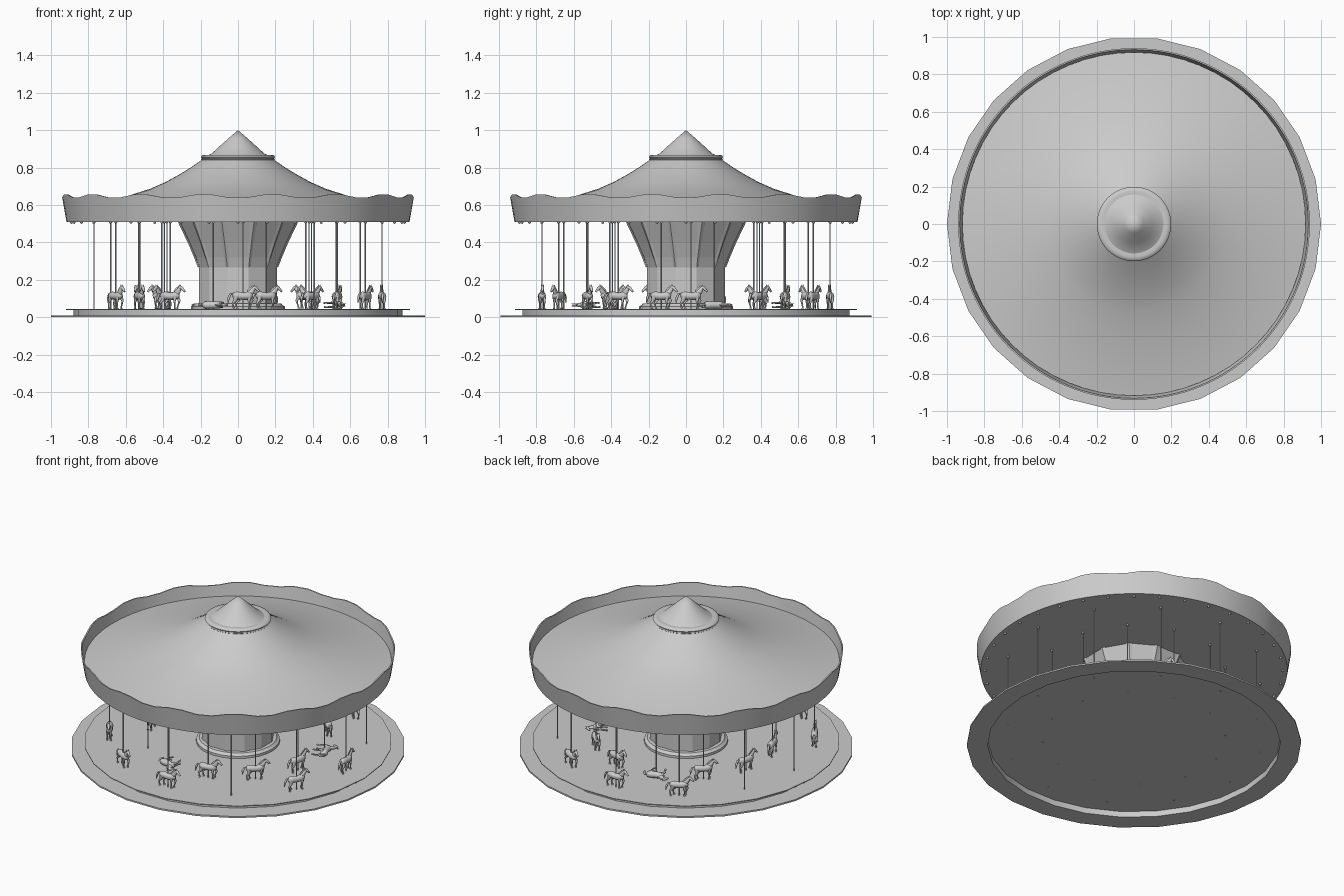
import bpy, bmesh, math
from math import sin, cos, pi, radians
from mathutils import Vector, Matrix

if "Cube" in bpy.data.objects:
    bpy.data.objects.remove(bpy.data.objects["Cube"])

def finish(bm, name, smooth=True, angle=35):
    bmesh.ops.recalc_face_normals(bm, faces=bm.faces)
    me = bpy.data.meshes.new(name)
    bm.to_mesh(me)
    bm.free()
    ob = bpy.data.objects.new(name, me)
    bpy.context.collection.objects.link(ob)
    if smooth:
        bpy.ops.object.select_all(action='DESELECT')
        ob.select_set(True)
        bpy.context.view_layer.objects.active = ob
        bpy.ops.object.shade_smooth_by_angle(angle=radians(angle))
    return ob

def lathe(name, profile, segs, closed=False, smooth=True, turn=0.0, angle=35):
    """Revolve (radius, z) points about the z axis."""
    bm = bmesh.new()
    rings = []
    for r, z in profile:
        if r == 0:
            rings.append([bm.verts.new((0, 0, z))] * segs)
        else:
            rings.append([bm.verts.new((r * cos(turn + 2 * pi * i / segs),
                                        r * sin(turn + 2 * pi * i / segs), z))
                          for i in range(segs)])
    pairs = list(zip(rings, rings[1:]))
    if closed:
        pairs.append((rings[-1], rings[0]))
    for a, b in pairs:
        for i in range(segs):
            j = (i + 1) % segs
            bm.faces.new(list(dict.fromkeys((a[i], a[j], b[j], b[i]))))
    return finish(bm, name, smooth, angle)

def tube(bm, pts, n=8):
    """Limb through points (x, y, z, half width, half depth), capped."""
    rings = []
    vs = [Vector(p[:3]) for p in pts]
    for k, p in enumerate(pts):
        t = (vs[min(k + 1, len(vs) - 1)] - vs[max(k - 1, 0)]).normalized()
        side = Vector((0, 1, 0))
        up = t.cross(side).normalized()
        rings.append([bm.verts.new(vs[k] + side * p[3] * cos(2 * pi * i / n)
                                   + up * p[4] * sin(2 * pi * i / n)) for i in range(n)])
    for a, b in zip(rings, rings[1:]):
        for i in range(n):
            bm.faces.new((a[i], a[(i + 1) % n], b[(i + 1) % n], b[i]))
    bm.faces.new(rings[0])
    bm.faces.new(rings[-1])

# Base: outer ring, raised wall and overhanging platform
SIDES = 26
lathe("base_ring", [(0.875, 0), (1, 0), (1, 0.01), (0.875, 0.01)], SIDES, True)
lathe("platform_wall", [(0.875, 0.008), (0.88, 0.008), (0.88, 0.039), (0.875, 0.039)], SIDES, True)
lathe("platform", [(0, 0.038), (0.92, 0.038), (0.92, 0.043), (0, 0.043)], SIDES)

# Centre column with stepped foot and flared top
lathe("column_foot", [(0.2, 0.043), (0.25, 0.043), (0.25, 0.058), (0.238, 0.064),
                      (0.232, 0.072), (0.2, 0.075)], 32)
lathe("column", [(0.217, 0.043), (0.217, 0.27)], 12, smooth=False, turn=pi / 12)
lathe("column_flare", [(0.217, 0.265), (0.235, 0.32), (0.27, 0.40), (0.325, 0.512)],
      12, smooth=False, turn=pi / 12)
bm = bmesh.new()
for k in range(12):
    part = bmesh.new()
    tube(part, [(0.217, 0, 0.27, 0.012, 0.006), (0.237, 0, 0.32, 0.013, 0.006),
                (0.272, 0, 0.40, 0.015, 0.006), (0.327, 0, 0.511, 0.018, 0.006)], 4)
    part.transform(Matrix.Rotation(pi / 12 + k * pi / 6, 4, 'Z'))
    tmp = bpy.data.meshes.new("tmp")
    part.to_mesh(tmp)
    part.free()
    bm.from_mesh(tmp)
    bpy.data.meshes.remove(tmp)
finish(bm, "flare_ribs", False)

# Canopy: ceiling, sweeping roof, cap ring and pointed cap
lathe("ceiling", [(0, 0.511), (0.913, 0.511)], 48)
lathe("roof", [(0.918, 0.572), (0.9, 0.575), (0.75, 0.605), (0.6, 0.645), (0.47, 0.686),
               (0.39, 0.721), (0.31, 0.765), (0.25, 0.802), (0.18, 0.85)], 64)
lathe("cap_ring", [(0.15, 0.835), (0.19, 0.835), (0.197, 0.842), (0.193, 0.849), (0.199, 0.856),
                   (0.193, 0.865), (0.175, 0.868), (0.15, 0.866)], 48, angle=60)
lathe("cap", [(0.165, 0.863), (0.14, 0.875), (0.1, 0.912), (0.05, 0.957), (0, 1.0)], 48)

# Flared fascia with a scalloped upper edge
bm = bmesh.new()
N, SCALLOPS = 128, 16
rows = []
for i in range(N):
    a = 2 * pi * i / N
    h = 0.64 + 0.015 * min(1, max(0, 0.5 - 0.8 * cos(SCALLOPS * a)))
    section = [(0.917, 0.51), (0.94, h), (0.932, h), (0.909, 0.51)]
    rows.append([bm.verts.new((r * cos(a), r * sin(a), z)) for r, z in section])
for i in range(N):
    a, b = rows[i], rows[(i + 1) % N]
    for k in range(4):
        bm.faces.new((a[k], b[k], b[(k + 1) % 4], a[(k + 1) % 4]))
finish(bm, "fascia")

# Two rings of poles with ceiling balls, plus lamps under the canopy edge
OUTER = [(0.77, 2 + 30 * k) for k in range(12)]
INNER = [(0.547, 16 + 30 * k) for k in range(12)]
bm = bmesh.new()
for r, deg in OUTER + INNER:
    p = Vector((r * cos(radians(deg)), r * sin(radians(deg)), 0))
    bmesh.ops.create_cone(bm, cap_ends=True, segments=8, radius1=0.0035, radius2=0.0035,
                          depth=0.478, matrix=Matrix.Translation(p + Vector((0, 0, 0.273))))
    bmesh.ops.create_uvsphere(bm, u_segments=8, v_segments=6, radius=0.008,
                              matrix=Matrix.Translation(p + Vector((0, 0, 0.509))))
finish(bm, "poles")
bm = bmesh.new()
for k in range(36):
    a = 2 * pi * k / 36
    bmesh.ops.create_uvsphere(bm, u_segments=8, v_segments=6, radius=0.008, matrix=
                              Matrix.Translation((0.89 * cos(a), 0.89 * sin(a), 0.507)))
finish(bm, "lamps")

# One horse facing +x, hooves at z = 0
bm = bmesh.new()
tube(bm, [(-0.057, 0, 0.07, 0.006, 0.008), (-0.05, 0, 0.07, 0.017, 0.019),
          (-0.03, 0, 0.07, 0.021, 0.022), (0.0, 0, 0.067, 0.019, 0.019),
          (0.028, 0, 0.069, 0.02, 0.022), (0.045, 0, 0.073, 0.015, 0.018),
          (0.053, 0, 0.075, 0.006, 0.008)], 12)                       # body
tube(bm, [(0.03, 0, 0.074, 0.013, 0.019), (0.047, 0, 0.092, 0.01, 0.014),
          (0.06, 0, 0.111, 0.008, 0.01), (0.068, 0, 0.119, 0.005, 0.006)])  # neck
tube(bm, [(0.057, 0, 0.119, 0.006, 0.006), (0.065, 0, 0.113, 0.009, 0.01),
          (0.078, 0, 0.101, 0.007, 0.007), (0.088, 0, 0.091, 0.005, 0.005)])  # head
tube(bm, [(0.022, 0, 0.092, 0.003, 0.005), (0.039, 0, 0.107, 0.003, 0.007),
          (0.055, 0, 0.122, 0.003, 0.004)], 6)                        # mane
tube(bm, [(-0.052, 0, 0.08, 0.004, 0.004), (-0.067, 0, 0.078, 0.006, 0.006),
          (-0.077, 0, 0.058, 0.007, 0.007), (-0.081, 0, 0.032, 0.002, 0.002)])  # tail
for s in (-1, 1):
    y = 0.011 * s
    tube(bm, [(0.059, 0.005 * s, 0.119, 0.003, 0.003),
              (0.06, 0.006 * s, 0.13, 0.0008, 0.0008)], 5)            # ear
    f = 0.012 if s > 0 else -0.006
    tube(bm, [(0.034, y, 0.068, 0.009, 0.012), (0.037 + f, y, 0.042, 0.006, 0.007),
              (0.036 + f * 0.6, y, 0.024, 0.004, 0.004), (0.033 + f * 0.3, y, 0.008, 0.004, 0.004),
              (0.035 + f * 0.3, y, 0, 0.006, 0.007)])                 # front leg
    tube(bm, [(-0.038, y, 0.068, 0.011, 0.016), (-0.036 + f, y, 0.045, 0.008, 0.01),
              (-0.05 + f, y, 0.029, 0.004, 0.005), (-0.046 + f, y, 0.008, 0.004, 0.004),
              (-0.042 + f, y, 0, 0.006, 0.007)])                      # hind leg
horse = finish(bm, "horse", angle=60)

# Ride the horses around the rings; three lie on their sides
EMPTY = {32, 152, 182, 302, 226}
FALLEN = {16, 106, 256}
first = True
for r, deg in OUTER + INNER:
    if deg in EMPTY:
        continue
    ob = horse if first else horse.copy()
    if not first:
        bpy.context.collection.objects.link(ob)
    first = False
    a = radians(deg)
    fallen = deg in FALLEN
    place = Matrix.Translation((r * cos(a), r * sin(a), 0.065 if fallen else 0.045))
    m = place @ Matrix.Rotation(a + pi / 2, 4, 'Z')
    if fallen:
        m = m @ Matrix.Rotation(pi / 2, 4, 'X') @ Matrix.Translation((0, -0.065, 0)) \
            @ Matrix.Translation((0, 0.065, -0.06))
    ob.matrix_world = m
